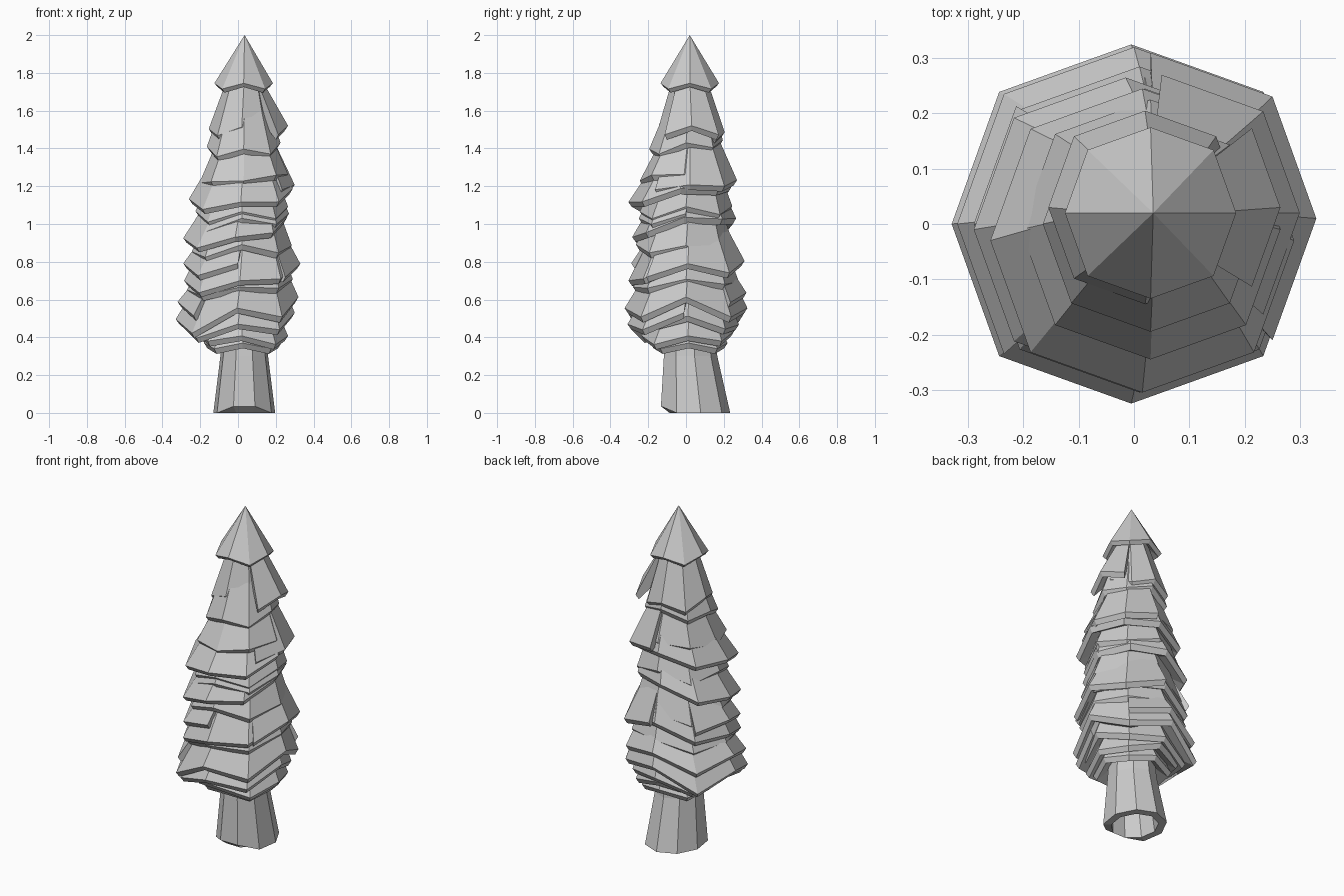
import bpy, bmesh
from math import sin, cos, pi


def finish(bm, name):
    bmesh.ops.remove_doubles(bm, verts=bm.verts, dist=0.0005)
    bmesh.ops.recalc_face_normals(bm, faces=bm.faces)
    me = bpy.data.meshes.new(name)
    bm.to_mesh(me)
    bm.free()
    ob = bpy.data.objects.new(name, me)
    bpy.context.collection.objects.link(ob)


def skirt(name, cx, cy, r, z, ztop, rtop, tx=0, ty=0, zig=0.05,
          start=0, segs=8, lip=0.028):
    """Eight-sided bough layer: slope, thick zigzag hem, underside."""
    bm = bmesh.new()
    cols = []
    closed = segs == 8
    ax, ay = 0.035, 0.02
    for i in range(segs if closed else segs + 1):
        k = start + i
        a = k * pi / 4
        odd = k % 2
        rr = r * (1.04 if odd else 1.0)

        def pt(rad, h, ox, oy):
            x, y = ox + rad * cos(a), oy + rad * sin(a)
            return bm.verts.new((x, y, h + tx * (x - ox) + ty * (y - oy)))

        h = z - zig * odd
        cols.append([pt(rtop, ztop, ax, ay),
                     pt(rr, h, cx, cy),
                     pt(rr - 0.018, h - lip, cx, cy),
                     pt(rr * 0.62, h + 0.025, cx, cy),
                     pt(rtop * 0.6, ztop - 0.08, ax, ay)])
    m = len(cols)
    for i in range(m if closed else m - 1):
        p, q = cols[i], cols[(i + 1) % m]
        for j in range(4):
            bm.faces.new((p[j], q[j], q[j + 1], p[j + 1]))
    if not closed:
        bm.faces.new(cols[0])
        bm.faces.new(cols[-1])
    finish(bm, name)


# trunk: flared nine-sided shell, hollow from below
bm = bmesh.new()
rings = []
for r, z, cy in ((0.125, 0.44, 0.02), (0.135, 0.30, 0.02), (0.175, 0.0, 0.045),
                 (0.13, 0.0, 0.045), (0.11, 0.28, 0.02)):
    ring = []
    for i in range(9):
        a = i * 2 * pi / 9 + pi / 2
        x, y = 0.033 + r * cos(a) * 0.95, cy + r * sin(a) * 1.08
        ring.append(bm.verts.new((x, y, 0.035 if z == 0 and y < -0.1 else z)))
    rings.append(ring)
for p, q in zip(rings, rings[1:]):
    for i in range(9):
        j = (i + 1) % 9
        bm.faces.new((p[i], p[j], q[j], q[i]))
bm.faces.new(rings[0])
bm.faces.new(rings[-1])
finish(bm, "trunk")

# tree tip
skirt("crown_tip", 0.03, 0.02, 0.155, 1.745, 2.0, 0.0002, 0, 0, 0.03, lip=0.02)

# full bough layers, top to bottom
LAYERS = [
    # cx, cy, r, hem z, top z, top r, tilt x, tilt y, zig
    (0.02, 0.03, 0.175, 1.50, 1.80, 0.08, -0.02, -0.08, 0.045),
    (0.03, 0.00, 0.195, 1.42, 1.66, 0.11, 0.05, 0.12, 0.04),
    (0.03, -0.01, 0.235, 1.24, 1.53, 0.11, 0.10, 0.05, -0.01),
    (0.015, -0.03, 0.275, 1.16, 1.44, 0.12, 0.10, 0.16, 0.03),
    (0.02, 0.00, 0.245, 1.08, 1.32, 0.14, 0.05, 0.06, 0.05),
    (-0.015, -0.01, 0.275, 0.98, 1.24, 0.14, 0.20, 0.18, 0.03),
    (0.02, 0.0, 0.265, 0.87, 1.12, 0.16, 0.06, -0.08, 0.05),
    (0.01, -0.01, 0.295, 0.75, 1.05, 0.16, 0.17, 0.17, 0.04),
    (0.01, 0.0, 0.28, 0.68, 0.93, 0.17, 0.10, 0.05, 0.03),
    (-0.005, 0.00, 0.325, 0.555, 0.84, 0.17, 0.18, 0.0, 0.09),
    (0.01, 0.01, 0.27, 0.48, 0.70, 0.17, 0.12, -0.05, 0.05),
    (0.02, 0.01, 0.245, 0.42, 0.60, 0.15, -0.05, 0.05, 0.04),
    (0.025, 0.015, 0.205, 0.37, 0.52, 0.13, 0.0, 0.0, 0.03),
]
for n, L in enumerate(LAYERS):
    skirt("bough_layer_%d" % (n + 1), *L)

# partial overlapping boughs: same values, then first corner and side count
PARTS = [
    (0.07, 0.03, 0.195, 1.53, 1.77, 0.09, -0.05, 0.0, 0.05, -1, 2),
    (0.05, 0.02, 0.25, 1.22, 1.52, 0.12, -0.05, 0.05, 0.02, -1, 3),
    (0.02, 0.0, 0.25, 1.03, 1.25, 0.15, 0.1, 0.0, 0.05, 5, 3),
    (0.03, 0.01, 0.30, 0.79, 1.02, 0.17, 0.0, 0.05, 0.06, -1, 3),
    (0.0, 0.0, 0.29, 0.82, 1.02, 0.17, 0.1, 0.1, 0.05, 3, 3),
    (0.0, 0.0, 0.32, 0.62, 0.83, 0.17, 0.1, 0.05, 0.07, 1, 4),
    (0.0, -0.01, 0.30, 0.50, 0.75, 0.17, 0.1, 0.1, 0.06, 4, 4),
]
for n, (*vals, s, c) in enumerate(PARTS):
    skirt("overlap_bough_%d" % (n + 1), *vals, start=s, segs=c)
